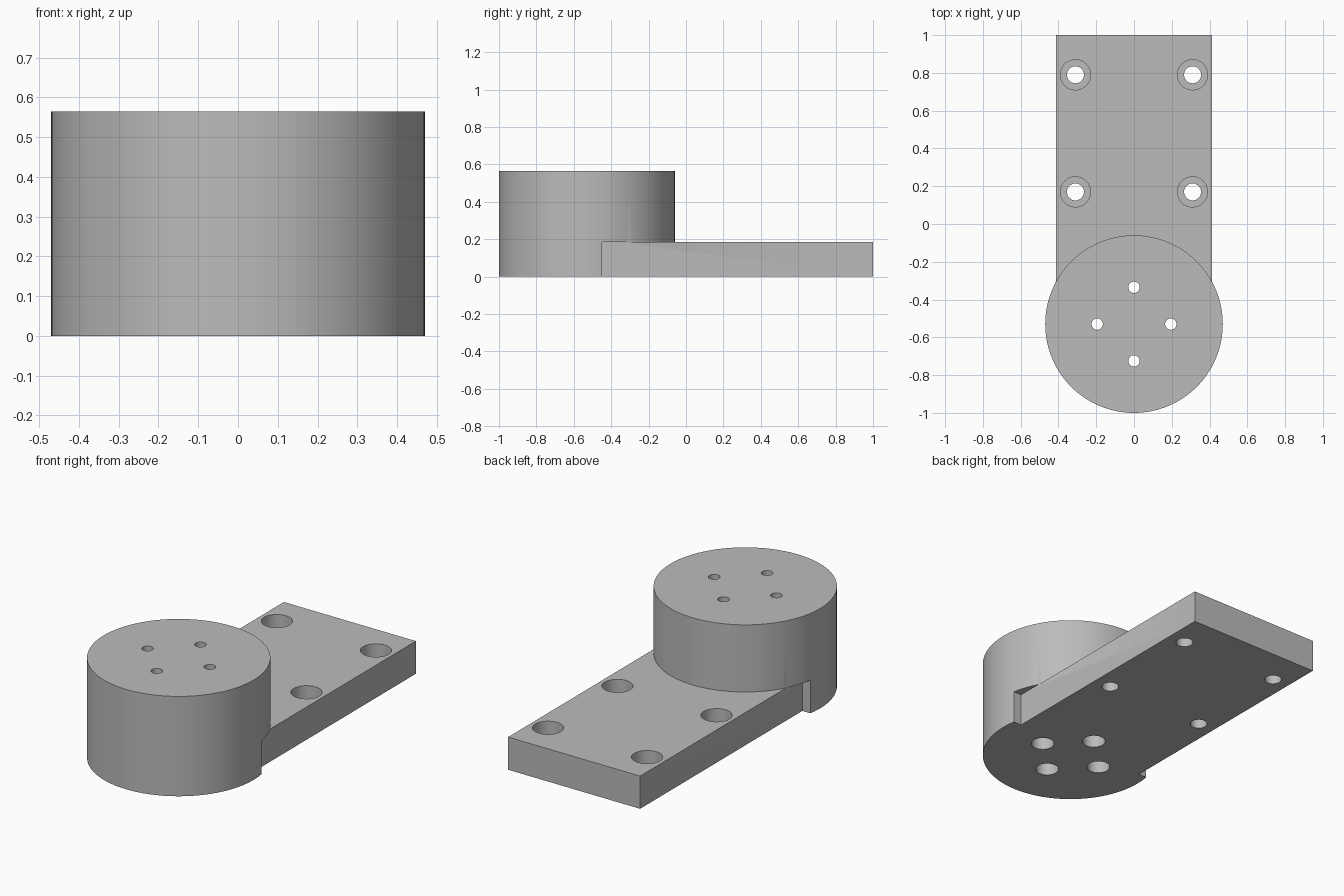
import bpy
import math

default_cube = bpy.data.objects.get("Cube")
if default_cube:
    bpy.data.objects.remove(default_cube, do_unlink=True)

HEIGHT, PLATE_TOP, HALF_WIDTH = 0.565, 0.185, 0.413
BOSS_Y, BOSS_RADIUS = -0.53, 0.47

grey = bpy.data.materials.new("machined grey")
grey.use_nodes = True
grey.diffuse_color = (0.5, 0.5, 0.5, 1)
grey.node_tree.nodes["Principled BSDF"].inputs["Base Color"].default_value = (0.5, 0.5, 0.5, 1)


def cylinder(name, x, y, radius, bottom, top, sides=48):
    bpy.ops.mesh.primitive_cylinder_add(
        vertices=sides, radius=radius, depth=top - bottom,
        location=(x, y, (top + bottom) / 2))
    obj = bpy.context.object
    obj.name = name
    obj.data.materials.append(grey)
    return obj


def box(name, low, high):
    bpy.ops.mesh.primitive_cube_add(
        size=1, location=[(a + b) / 2 for a, b in zip(low, high)])
    obj = bpy.context.object
    obj.name = name
    obj.scale = [b - a for a, b in zip(low, high)]
    bpy.ops.object.transform_apply(location=False, rotation=False, scale=True)
    obj.data.materials.append(grey)
    return obj


def combine(target, tool, operation="DIFFERENCE"):
    mod = target.modifiers.new(tool.name, "BOOLEAN")
    mod.operation, mod.solver, mod.object = operation, "EXACT", tool
    tool.hide_render = True
    bpy.context.view_layer.objects.active = target
    bpy.ops.object.modifier_apply(modifier=mod.name)
    bpy.data.objects.remove(tool, do_unlink=True)


# Round boss joined to an oversized plate, then trimmed flat underneath
bracket = cylinder("mounting_bracket", 0, BOSS_Y, BOSS_RADIUS, -0.15, HEIGHT, 128)
combine(bracket, box("plate", (-0.6, -0.4, -0.1), (0.6, 1, PLATE_TOP)), "UNION")
combine(bracket, box("base_trim", (-1, -2, -0.4), (1, 2, 0)))

# Side trims set the plate width and leave the notches under the boss
for side in (-1, 1):
    xs = sorted((side * HALF_WIDTH, side * 0.8))
    combine(bracket, box("side_trim", (xs[0], -0.45, -0.2), (xs[1], 1.2, PLATE_TOP + 0.001)))

# Plate screw holes, counterbored from above
for x in (-0.31, 0.31):
    for y in (0.17, 0.79):
        combine(bracket, cylinder("plate_hole", x, y, 0.045, -0.1, 0.3))
        combine(bracket, cylinder("plate_counterbore", x, y, 0.08, 0.09, 0.3))

# Boss screw holes, counterbored from below
for i in range(4):
    angle = i * math.pi / 2
    x, y = 0.195 * math.cos(angle), BOSS_Y + 0.195 * math.sin(angle)
    combine(bracket, cylinder("boss_hole", x, y, 0.03, -0.1, 0.7))
    combine(bracket, cylinder("boss_counterbore", x, y, 0.061, -0.1, 0.28))

# Smooth curved walls, crisp edges
bpy.ops.object.select_all(action="DESELECT")
bracket.select_set(True)
bpy.context.view_layer.objects.active = bracket
bpy.ops.object.transform_apply(location=True, rotation=True, scale=True)
bpy.ops.object.shade_smooth_by_angle(angle=math.radians(30))
